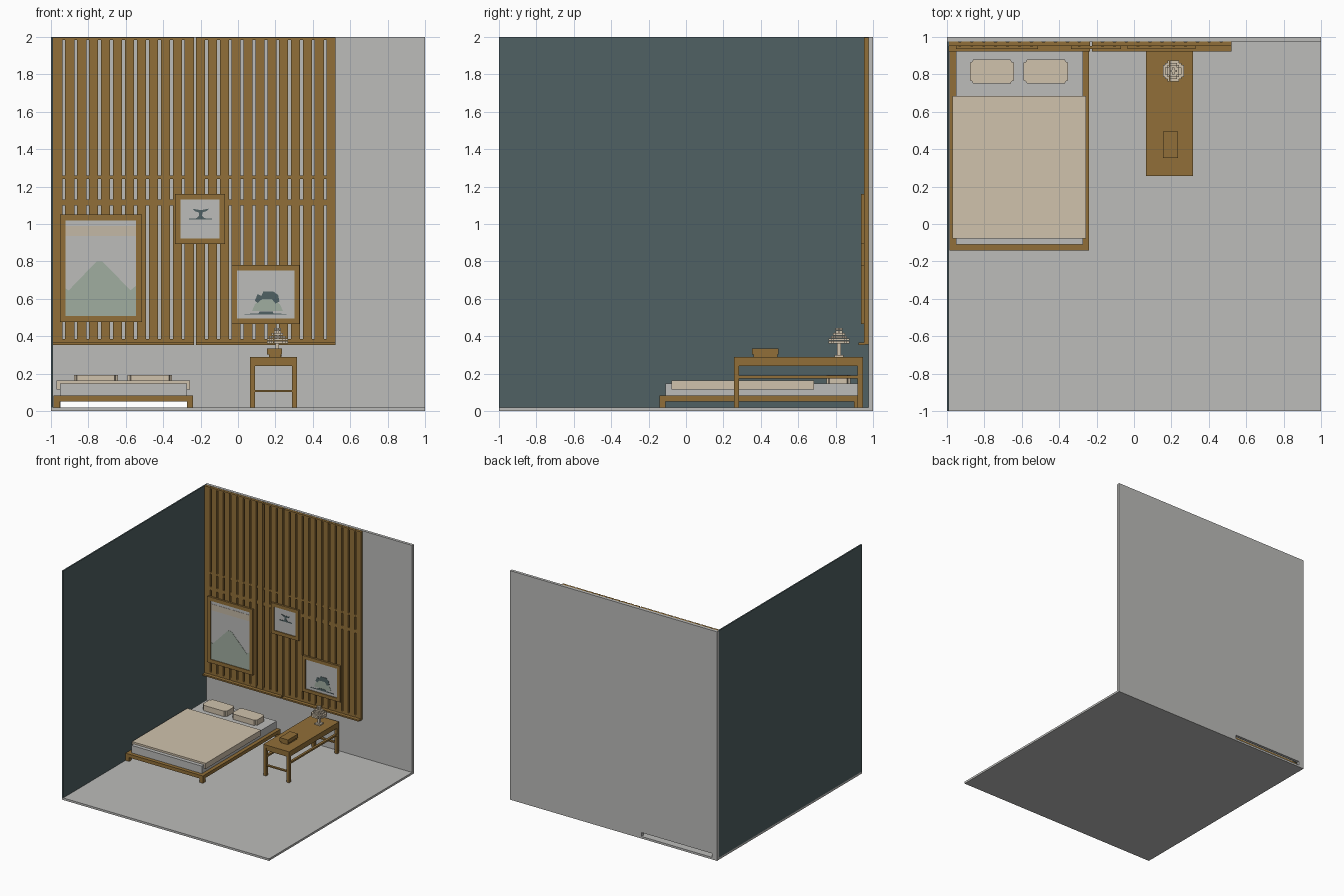
import bpy, bmesh, math
from mathutils import Matrix, Vector

if "Cube" in bpy.data.objects:
    bpy.data.objects.remove(bpy.data.objects["Cube"], do_unlink=True)


def material(name, rgb):
    lin = [((c / 255 + 0.055) / 1.055) ** 2.4 for c in rgb] + [1.0]
    m = bpy.data.materials.new(name)
    m.use_nodes = True
    m.diffuse_color = lin
    m.node_tree.nodes["Principled BSDF"].inputs["Base Color"].default_value = lin
    return m


GREY = material("pale grey", (188, 188, 186))
TEAL = material("dark teal", (80, 97, 99))
WOOD = material("warm wood", (145, 111, 56))
TAN = material("tan linen", (208, 194, 172))
GREEN = material("sage green", (160, 174, 160))
SKY = material("dusk beige", (196, 184, 166))


def finish(name, bm, mat):
    me = bpy.data.meshes.new(name)
    bmesh.ops.recalc_face_normals(bm, faces=bm.faces)
    bm.to_mesh(me)
    bm.free()
    me.materials.append(mat)
    ob = bpy.data.objects.new(name, me)
    bpy.context.collection.objects.link(ob)
    return ob


def boxes(name, mat, items):
    """Each item is (x0, x1, y0, y1, z0, z1)."""
    bm = bmesh.new()
    for x0, x1, y0, y1, z0, z1 in items:
        mid = Vector(((x0 + x1) / 2, (y0 + y1) / 2, (z0 + z1) / 2))
        size = Matrix.Diagonal((x1 - x0, y1 - y0, z1 - z0, 1))
        bmesh.ops.create_cube(bm, size=1, matrix=Matrix.Translation(mid) @ size)
    return finish(name, bm, mat)


def prism(name, mat, outline, lo, hi, axis="y"):
    """Extrude an outline in xz along y, or in xy along z."""
    bm = bmesh.new()
    place = (lambda a, b, t: (a, t, b)) if axis == "y" else (lambda a, b, t: (a, b, t))
    face = bm.faces.new([bm.verts.new(place(a, b, lo)) for a, b in outline])
    ext = bmesh.ops.extrude_face_region(bm, geom=[face])
    move = Vector(place(0, 0, hi - lo))
    bmesh.ops.translate(bm, vec=move, verts=[v for v in ext["geom"] if isinstance(v, bmesh.types.BMVert)])
    return finish(name, bm, mat)


def ring(x0, x1, z0, z1, w, y0, y1):
    return [(x0, x0 + w, y0, y1, z0, z1), (x1 - w, x1, y0, y1, z0, z1),
            (x0 + w, x1 - w, y0, y1, z0, z0 + w), (x0 + w, x1 - w, y0, y1, z1 - w, z1)]


# Room shell, with the low opening behind the bed
boxes("floor", GREY, [(-1, 1, -1, 0.975, 0, 0.018)])
boxes("side_wall", TEAL, [(-1, -0.988, -1, 0.975, 0.018, 2)])
prism("back_wall", GREY, [(-1, 0), (1, 0), (1, 2), (-1, 2), (-1, 0.018), (-0.95, 0.018),
                          (-0.95, 0.05), (-0.27, 0.05), (-0.27, 0.018), (-1, 0.012)][:4], 0.975, 1)
wall = bpy.data.objects["back_wall"]
cutter = boxes("wall_opening_cutter", GREY, [(-0.95, -0.27, 0.9, 1.1, 0.018, 0.052)])
cutter.hide_render = True
cutter.hide_set(True)
cut = wall.modifiers.new("opening", "BOOLEAN")
cut.object, cut.operation, cut.solver = cutter, "DIFFERENCE", "EXACT"

# Two slatted wall panels with rails and a small bottom ledge
for side, x0, x1 in (("left_hand", -0.988, -0.236), ("right_hand", -0.224, 0.522)):
    pitch = (x1 - x0 + 0.015) / 12
    parts = [(x0 + i * pitch, x0 + i * pitch + pitch - 0.015, 0.952, 0.975, 0.355, 1.998) for i in range(12)]
    parts += [(x0, x1, 0.955, 0.974, a, b) for a, b in
              ((0.357, 0.385), (1.10, 1.13), (1.24, 1.258), (1.985, 1.997))]
    parts.append((x0, x1, 0.922, 0.956, 0.353, 0.366))
    boxes(side + "_slat_panel", WOOD, parts)


# Framed pictures
def picture(name, x0, x1, z0, z1, w):
    boxes(name + "_frame", WOOD, ring(x0, x1, z0, z1, w, 0.936, 0.953))
    boxes(name + "_canvas", GREY, [(x0 + w, x1 - w, 0.944, 0.952, z0 + w, z1 - w)])


def plate(name, mat, pts, front=0.942):
    prism(name, mat, pts, front, 0.9445)


picture("mountain_picture", -0.953, -0.513, 0.475, 1.05, 0.032)
plate("mountain_sky", SKY, [(-0.921, 0.935), (-0.545, 0.935), (-0.545, 0.99), (-0.921, 0.99)])
plate("mountain_shape", GREEN, [(-0.921, 0.507), (-0.545, 0.507), (-0.545, 0.67), (-0.575, 0.645),
                                (-0.70, 0.775), (-0.725, 0.80), (-0.755, 0.80), (-0.78, 0.775),
                                (-0.905, 0.645), (-0.921, 0.655)])
picture("crane_picture", -0.338, -0.07, 0.893, 1.16, 0.03)
plate("crane_upper", TEAL, [(-0.245, 1.082), (-0.23, 1.068), (-0.21, 1.062), (-0.208, 1.04), (-0.192, 1.04),
                            (-0.19, 1.062), (-0.17, 1.068), (-0.155, 1.082), (-0.2, 1.074)])
plate("crane_lower", TEAL, [(-0.262, 1.023), (-0.138, 1.023), (-0.138, 1.029), (-0.18, 1.031),
                            (-0.192, 1.045), (-0.208, 1.045), (-0.22, 1.031), (-0.262, 1.029)], 0.941)
picture("bonsai_picture", -0.035, 0.33, 0.465, 0.78, 0.029)
plate("bonsai_mound", GREEN, [(0.075, 0.535), (0.24, 0.535), (0.225, 0.57), (0.185, 0.60), (0.12, 0.60), (0.09, 0.57)])
plate("bonsai_crown", TEAL, [(0.09, 0.59), (0.105, 0.625), (0.125, 0.615), (0.135, 0.638), (0.19, 0.638),
                             (0.215, 0.62), (0.222, 0.585), (0.20, 0.575), (0.18, 0.60), (0.13, 0.60),
                             (0.105, 0.578)], 0.941)
plate("bonsai_pot", TEAL, [(0.035, 0.515), (0.26, 0.515), (0.26, 0.519), (0.19, 0.522), (0.185, 0.533),
                           (0.115, 0.533), (0.11, 0.522), (0.035, 0.519)], 0.941)

# Bed: open wooden frame on corner legs, mattress, blanket and pillows
BX0, BX1, BY0, BY1 = -0.986, -0.24, -0.142, 0.93
bed = [(BX0, BX1, BY0, BY1, 0.052, 0.082)]
bed += [(x, x + 0.033, y, y + 0.033, 0.018, 0.052)
        for x in (BX0, BX1 - 0.033) for y in (BY0, BY1 - 0.033)]
boxes("bed_frame", WOOD, bed)
boxes("mattress", GREY, [(-0.953, -0.272, -0.11, 0.922, 0.082, 0.147)])
boxes("blanket", TAN, [(-0.97, -0.257, -0.078, 0.685, 0.115, 0.163)])


def pillow(name, x0, x1, y0, y1, c=0.018):
    pts = []
    for cx, cy, sx, sy in ((x0, y0, 1, 1), (x1, y0, -1, 1), (x1, y1, -1, -1), (x0, y1, 1, -1)):
        corner = [(cx, cy + sy * c), (cx + sx * c * 0.7, cy + sy * c * 0.7), (cx + sx * c, cy)]
        pts += corner if sx == sy else corner[::-1]
    prism(name, TAN, pts, 0.145, 0.194, "z")


pillow("left_hand_pillow", -0.878, -0.642, 0.75, 0.88)
pillow("right_hand_pillow", -0.59, -0.352, 0.75, 0.88)

# Desk with legs, aprons and stretchers
DX0, DX1, DY0, DY1, L = 0.065, 0.315, 0.256, 0.945, 0.027
desk = [(DX0, DX1, DY0, DY1, 0.264, 0.289)]
for x in (DX0, DX1 - L):
    desk += [(x, x + L, y, y + L, 0.018, 0.264) for y in (DY0, DY1 - L)]
    desk += [(x + 0.003, x + L - 0.003, DY0 + L, DY1 - L, a, b) for a, b in ((0.24, 0.264), (0.174, 0.189))]
for y in (DY0, DY1 - L):
    desk += [(DX0 + L, DX1 - L, y + 0.003, y + L - 0.003, a, b) for a, b in ((0.24, 0.264), (0.103, 0.113))]
boxes("desk", WOOD, desk)

# Book stack on the desk
boxes("lower_book", WOOD, [(0.165, 0.229, 0.36, 0.488, 0.289, 0.303)])
boxes("upper_book", WOOD, [(0.156, 0.236, 0.352, 0.494, 0.303, 0.335)])

# Ornamental tree built of small blocks in shrinking tiers
CX, CY, S, H = 0.21, 0.818, 0.0125, 0.0061
blocks = [(CX - r, CX + r, CY - r, CY + r, a, b) for r, a, b in
          ((0.025, 0.289, 0.300), (0.010, 0.300, 0.36))]
for r, z in ((0.060, 0.362), (0.060, 0.376), (0.042, 0.390), (0.030, 0.404), (0.017, 0.418), (0.013, 0.432)):
    for i in range(-5, 6):
        for j in range(-5, 6):
            if math.hypot(i, j) * S <= r:
                x, y = CX + i * S, CY + j * S
                blocks.append((x - H, x + H, y - H, y + H, z, z + 0.0125))
boxes("block_tree", TAN, blocks)
